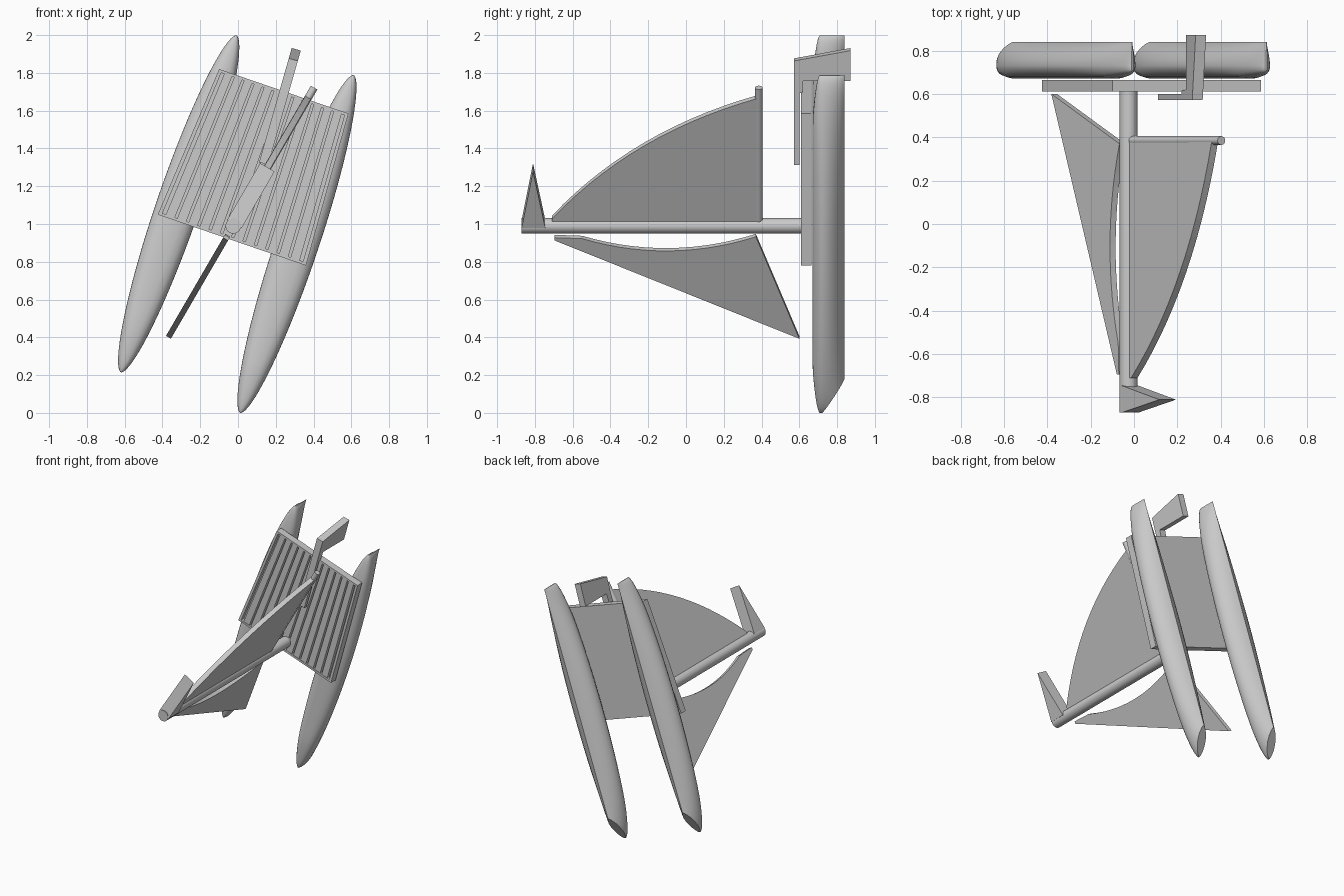
import bpy, bmesh, math
from mathutils import Vector

if "Cube" in bpy.data.objects:
    bpy.data.objects.remove(bpy.data.objects["Cube"])


def finish(name, bm, smooth=None):
    bmesh.ops.recalc_face_normals(bm, faces=bm.faces)
    me = bpy.data.meshes.new(name)
    bm.to_mesh(me)
    bm.free()
    ob = bpy.data.objects.new(name, me)
    bpy.context.collection.objects.link(ob)
    if smooth:
        bpy.ops.object.select_all(action='DESELECT')
        ob.select_set(True)
        bpy.context.view_layer.objects.active = ob
        bpy.ops.object.shade_smooth_by_angle(angle=math.radians(smooth))
    return ob


def prism(name, front, back):
    """Closed solid between two matching outlines."""
    bm = bmesh.new()
    a = [bm.verts.new(p) for p in front]
    b = [bm.verts.new(p) for p in back]
    bm.faces.new(a)
    bm.faces.new(b[::-1])
    n = len(a)
    for i in range(n):
        j = (i + 1) % n
        bm.faces.new((a[i], b[i], b[j], a[j]))
    return finish(name, bm)


def slab(name, pts, x0, z0, slope, thick):
    """Plate drawn as (y, z) outline, lying in a plane leaning in x by slope."""
    n = Vector((1, 0, -slope)).normalized() * thick / 2
    mid = [Vector((x0 + (z - z0) * slope, y, z)) for y, z in pts]
    return prism(name, [p + n for p in mid], [p - n for p in mid])


def rod(name, a, b, r):
    a, b = Vector(a), Vector(b)
    bm = bmesh.new()
    bmesh.ops.create_cone(bm, cap_ends=True, segments=32, radius1=r, radius2=r, depth=(b - a).length)
    rot = (b - a).to_track_quat('Z', 'Y').to_matrix()
    bmesh.ops.rotate(bm, matrix=rot, verts=bm.verts)
    bmesh.ops.translate(bm, vec=(a + b) / 2, verts=bm.verts)
    return finish(name, bm, 40)


def curve(p, q, c, n=14):
    """Quadratic curve points from p to q with control c."""
    out = []
    for i in range(n + 1):
        t = i / n
        out.append(tuple((1 - t) ** 2 * p[k] + 2 * t * (1 - t) * c[k] + t * t * q[k] for k in (0, 1)))
    return out


# Hulls: half section as (width factor, height factor from deck edge to keel)
SECTION = [(0, -1), (.35, -.98), (.65, -.86), (.87, -.6), (.98, -.25), (1, 0),
           (.94, .25), (.78, .5), (.52, .74), (.25, .9), (0, 1)]


def hull(name, stern, bow):
    stern, bow = Vector(stern), Vector(bow)
    u = (bow - stern).normalized()
    v = Vector((u.z, 0, -u.x))
    loop = SECTION + [(-w, h) for w, h in SECTION[-2:0:-1]]
    bm = bmesh.new()
    rings = []
    N = 40
    for i in range(N + 1):
        t = .5 - .5 * math.cos(math.pi * i / N)
        f = max(4 * t * (1 - t), .002) ** .55
        top = .06 * min(1, .35 + f)
        c = stern.lerp(bow, t)
        rings.append([bm.verts.new(c + v * (.115 * f * w) +
                      Vector((0, .73 + h * (.11 if h > 0 else top), 0))) for w, h in loop])
    n = len(loop)
    for a, b in zip(rings, rings[1:]):
        for i in range(n):
            bm.faces.new((a[i], a[(i + 1) % n], b[(i + 1) % n], b[i]))
    bm.faces.new(rings[0])
    bm.faces.new(rings[-1])
    # raked stern cut
    edge = u * .19 + Vector((0, .12, 0))
    no = edge.cross(v).normalized()
    if no.dot(u) > 0:
        no = -no
    bmesh.ops.bisect_plane(bm, geom=bm.verts[:] + bm.edges[:] + bm.faces[:], plane_co=stern + Vector((0, .72, 0)),
                           plane_no=no, clear_outer=True)
    bmesh.ops.holes_fill(bm, edges=[e for e in bm.edges if e.is_boundary])
    return finish(name, bm, 35)


hull("left_hull", (-.62, 0, .215), (-.008, 0, 1.998))
hull("right_hull", (.012, 0, 0), (.612, 0, 1.788))

# Deck: tapered four-corner panel with a rim and lengthwise slats
BL, BR, TR, TL = [Vector((x, 0, z)) for x, z in ((-.425, 1.05), (.36, .78), (.585, 1.585), (-.10, 1.82))]


def deck_box(name, s0, s1, t0, t1, y0, y1):
    q = [BL.lerp(BR, s).lerp(TL.lerp(TR, s), t) for s, t in ((s0, t0), (s1, t0), (s1, t1), (s0, t1))]
    return prism(name, [p + Vector((0, y0, 0)) for p in q], [p + Vector((0, y1, 0)) for p in q])


deck_box("deck_base", 0, 1, 0, 1, .64, .665)
deck_box("deck_rim_left", 0, .025, 0, 1, .61, .64)
deck_box("deck_rim_right", .975, 1, 0, 1, .61, .64)
deck_box("deck_rim_stern", .025, .975, 0, .018, .61, .64)
deck_box("deck_rim_bow", .025, .975, .982, 1, .61, .64)
SLATS = 12
for i in range(SLATS):
    s = .04 + .92 * i / SLATS
    deck_box(f"deck_slat_{i + 1}", s + .008, s + .92 / SLATS - .008, .018, .982, .613, .64)

# Mast and boom
rod("mast", (-.025, .65, .99), (-.025, -.87, .99), .041)
rod("boom", (-.01, .385, 1.015), (.403, .385, 1.722), .02)

# Sails and masthead flag share the boom's lean
LEAN = .582
main = [(.385, 1.015), (-.71, 1.02)] + curve((-.71, 1.035), (.385, 1.675), (-.28, 1.49))
slab("main_sail", main, -.025, .99, LEAN, .034)
jib = curve((-.55, .93), (.37, .94), (-.09, .795)) + [(.60, .40), (-.695, .92), (-.695, .935)]
slab("jib_sail", jib, -.025, .99, LEAN, .03)
slab("masthead_flag", [(-.87, 1.0), (-.745, 1.0), (-.81, 1.30)], -.025, .99, LEAN, .088)

# Rudder with tiller
slab("rudder", [(.572, 1.32), (.60, 1.32), (.60, 1.70), (.615, 1.70), (.62, 1.765), (.872, 1.765),
                (.872, 1.925), (.572, 1.87)], .133, 1.31, .285, .05)
